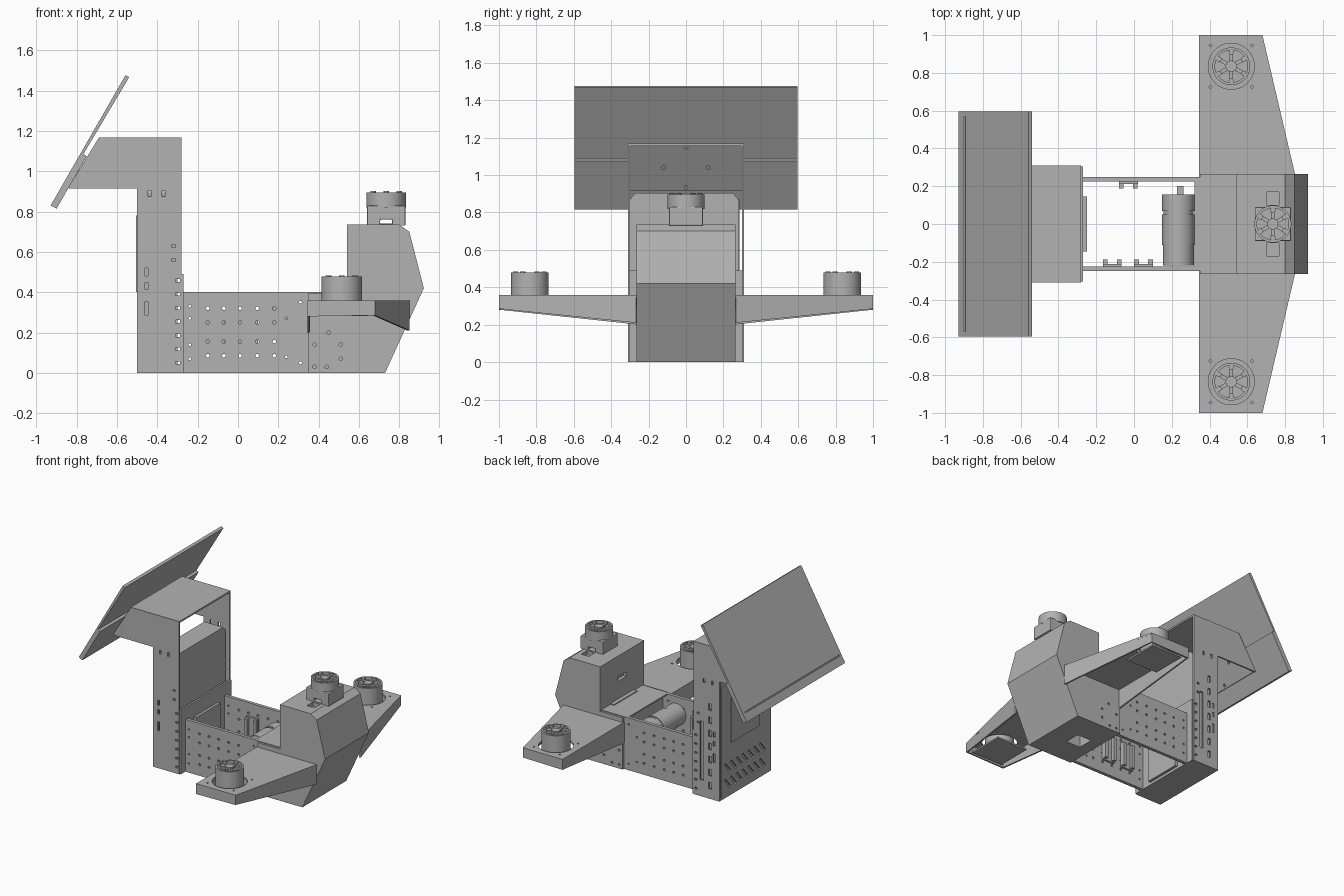
import bpy, bmesh
from math import cos, sin, pi
from mathutils import Matrix, Vector

if "Cube" in bpy.data.objects:
    bpy.data.objects.remove(bpy.data.objects["Cube"])

GREY = bpy.data.materials.new("metal_grey")
GREY.use_nodes = True
GREY.diffuse_color = (0.45, 0.45, 0.45, 1)
GREY.node_tree.nodes["Principled BSDF"].inputs["Base Color"].default_value = (0.45, 0.45, 0.45, 1)


def finish(name, bm):
    bmesh.ops.recalc_face_normals(bm, faces=bm.faces)
    me = bpy.data.meshes.new(name)
    bm.to_mesh(me)
    bm.free()
    me.materials.append(GREY)
    ob = bpy.data.objects.new(name, me)
    bpy.context.scene.collection.objects.link(ob)
    return ob


def select(ob):
    bpy.ops.object.select_all(action='DESELECT')
    ob.select_set(True)
    bpy.context.view_layer.objects.active = ob


def prism(name, pts, axis, a, b):
    """Extrude a 2D outline along an axis from a to b."""
    place = {'x': lambda p, d: (d, p[0], p[1]),
             'y': lambda p, d: (p[0], d, p[1]),
             'z': lambda p, d: (p[0], p[1], d)}[axis]
    bm = bmesh.new()
    face = bm.faces.new([bm.verts.new(place(p, a)) for p in pts])
    ext = bmesh.ops.extrude_face_region(bm, geom=[face])["geom"]
    move = Vector(place((0, 0), b - a))
    bmesh.ops.translate(bm, vec=move, verts=[v for v in ext if isinstance(v, bmesh.types.BMVert)])
    return finish(name, bm)


def sheet(name, pts, thick=0.012):
    """Flat panel from its 3D corners, given thickness."""
    bm = bmesh.new()
    bm.faces.new([bm.verts.new(p) for p in pts])
    ob = finish(name, bm)
    mod = ob.modifiers.new("thickness", 'SOLIDIFY')
    mod.thickness, mod.offset = thick, 0
    select(ob)
    bpy.ops.object.modifier_apply(modifier=mod.name)
    return ob


def add_box(bm, c, size, turn=None):
    m = Matrix.Translation(c) @ (turn or Matrix()) @ Matrix.Diagonal((*size, 1))
    bmesh.ops.create_cube(bm, size=1, matrix=m)


def add_cyl(bm, c, r, h, axis='z', n=32):
    turn = {'z': Matrix(), 'y': Matrix.Rotation(pi / 2, 4, 'X'), 'x': Matrix.Rotation(pi / 2, 4, 'Y')}[axis]
    bmesh.ops.create_cone(bm, cap_ends=True, segments=n, radius1=r, radius2=r, depth=h,
                          matrix=Matrix.Translation(c) @ turn)


def box(name, lo, hi):
    bm = bmesh.new()
    lo, hi = Vector(lo), Vector(hi)
    add_box(bm, (lo + hi) / 2, hi - lo)
    return finish(name, bm)


def cut(ob, bm):
    """Subtract the shapes in bm from ob."""
    tool = finish("cutter", bm)
    tool.hide_render = True
    mod = ob.modifiers.new("holes", 'BOOLEAN')
    mod.operation, mod.solver, mod.object = 'DIFFERENCE', 'EXACT', tool
    select(ob)
    bpy.ops.object.modifier_apply(modifier=mod.name)
    bpy.data.objects.remove(tool)


def smooth(ob):
    select(ob)
    bpy.ops.object.shade_smooth_by_angle(angle=0.6)


def motor(name, x, y, z0, z1, r):
    """Round motor with recessed top, hub, spokes and bolts."""
    bm = bmesh.new()
    add_cyl(bm, (x, y, (z0 + z1) / 2), r, z1 - z0, n=48)
    body = finish(name, bm)
    bm = bmesh.new()
    add_cyl(bm, (x, y, z1), r * 0.86, 0.04, n=48)
    cut(body, bm)
    smooth(body)
    bm = bmesh.new()
    add_cyl(bm, (x, y, z1 - 0.015), r * 0.3, 0.03)
    for k in range(6):
        c, s = cos(k * pi / 3 + pi / 6), sin(k * pi / 3 + pi / 6)
        add_box(bm, (x + c * r * 0.5, y + s * r * 0.5, z1 - 0.016), (r * 0.75, 0.02, 0.016),
                Matrix.Rotation(k * pi / 3 + pi / 6, 4, 'Z'))
        add_cyl(bm, (x + c * r * 0.76, y + s * r * 0.76, z1 - 0.006), 0.014, 0.024, n=12)
    smooth(finish(name + "_top", bm))


# Chassis side walls with bolt hole grid
for s, side in ((1, "left"), (-1, "right")):
    y = s * 0.2375
    wall = box("chassis_wall_" + side, (-0.28, y - 0.0125, 0), (0.36, y + 0.0125, 0.4))
    bm = bmesh.new()
    for x in (-0.15, -0.07, 0.01, 0.095, 0.18):
        for z in (0.085, 0.155, 0.25, 0.32):
            add_cyl(bm, (x, y, z), 0.009, 0.1, 'y', 10)
    for x, z in ((-0.24, 0.07), (-0.24, 0.14), (-0.24, 0.27), (-0.24, 0.33), (0.24, 0.08), (0.24, 0.27), (0.31, 0.05), (0.31, 0.35)):
        add_cyl(bm, (x, y, z), 0.007, 0.1, 'y', 10)
    cut(wall, bm)

# Chassis end wall, deck and inner gear
box("chassis_end_wall", (-0.285, -0.305, 0), (-0.27, 0.305, 0.49))
box("end_bracket", (-0.27, -0.145, 0.02), (-0.25, 0.145, 0.38))
box("deck_plate", (0.32, -0.25, 0.388), (0.54, 0.25, 0.4))
box("deck_bracket", (0.51, -0.14, 0.4), (0.54, 0.14, 0.407))
for i, (x, s) in enumerate(((-0.115, -1), (0.05, -1), (-0.03, 1))):
    bm = bmesh.new()
    add_box(bm, (x, s * 0.218, 0.2), (0.1, 0.015, 0.2))
    for dx in (-0.037, 0.037):
        add_box(bm, (x + dx, s * 0.205, 0.2), (0.025, 0.035, 0.18))
    finish("wall_connector_%d" % i, bm)
bm = bmesh.new()
for y0, y1, r in ((-0.22, -0.11, 0.082), (-0.11, 0.05, 0.086), (0.05, 0.07, 0.08), (0.07, 0.155, 0.086)):
    add_cyl(bm, (0.235, (y0 + y1) / 2, 0.27), r, y1 - y0, 'y', 40)
add_box(bm, (0.245, 0.175, 0.3), (0.035, 0.05, 0.06))
smooth(finish("drive_motor", bm))

# Nose pod
nose = prism("nose_pod", [(0.35, 0), (0.73, 0), (0.922, 0.42), (0.85, 0.7), (0.8, 0.735),
                          (0.54, 0.735), (0.54, 0.395), (0.35, 0.395)], 'y', -0.265, 0.265)
bm = bmesh.new()
for s in (1, -1):
    for x, z in ((0.38, 0.03), (0.38, 0.14), (0.44, 0.03), (0.45, 0.2), (0.51, 0.07), (0.51, 0.14)):
        add_cyl(bm, (x, s * 0.265, z), 0.009, 0.04, 'y', 10)
    add_box(bm, (0.735, s * 0.135, 0.735), (0.065, 0.07, 0.06))
add_box(bm, (0.54, 0, 0.56), (0.05, 0.1, 0.035))
add_box(bm, (0.5, 0, 0), (0.12, 0.12, 0.2))
cut(nose, bm)

# Nose motor on a square mount
mount = box("nose_motor_mount", (0.64, -0.09, 0.73), (0.83, 0.09, 0.83))
bev = mount.modifiers.new("round", 'BEVEL')
bev.width, bev.segments = 0.02, 2
bm = bmesh.new()
add_box(bm, (0.735, 0, 0.75), (0.06, 0.3, 0.02))
cut(mount, bm)
motor("nose_motor", 0.735, 0, 0.82, 0.895, 0.098)

# Hollow wings with motors
for s, side in ((1, "left"), (-1, "right")):
    top = prism("wing_top_" + side, [(0.345, s * 0.25), (0.852, s * 0.265), (0.68, s), (0.345, s)], 'z', 0.346, 0.36)
    bm = bmesh.new()
    add_cyl(bm, (0.515, s * 0.835, 0.35), 0.122, 0.1, n=48)
    for dx in (-0.11, 0.11):
        for dy in (-0.11, 0.11):
            add_cyl(bm, (0.515 + dx, s * (0.835 + dy), 0.35), 0.007, 0.1, n=10)
    cut(top, bm)
    sheet("wing_front_" + side, [(0.846, s * 0.265, 0.21), (0.846, s * 0.265, 0.36),
                                 (0.674, s * 0.998, 0.36), (0.674, s * 0.998, 0.285)])
    sheet("wing_back_" + side, [(0.351, s * 0.25, 0.2), (0.351, s * 0.25, 0.36),
                                (0.351, s * 0.998, 0.36), (0.351, s * 0.998, 0.28)])
    sheet("wing_tip_" + side, [(0.345, s * 0.994, 0.28), (0.345, s * 0.994, 0.36),
                               (0.678, s * 0.994, 0.36), (0.678, s * 0.994, 0.285)])
    box("motor_floor_" + side, (0.385, s * 0.835 - 0.135, 0.282), (0.645, s * 0.835 + 0.135, 0.294))
    motor("wing_motor_" + side, 0.515, s * 0.835, 0.29, 0.478, 0.1)

# Tower side walls and hood sides
profile = [(-0.5, 0), (-0.28, 0), (-0.28, 1.165), (-0.69, 1.165), (-0.84, 0.915), (-0.5, 0.915)]
for s, side in ((1, "left"), (-1, "right")):
    y = s * 0.305
    wall = prism("tower_wall_" + side, profile, 'y', y - 0.006, y + 0.006)
    bm = bmesh.new()
    slots = [(-0.44, 0.89, 0.015, 0.03), (-0.37, 0.89, 0.015, 0.03), (-0.32, 0.63, 0.022, 0.014), (-0.32, 0.56, 0.022, 0.014),
             (-0.455, 0.5, 0.015, 0.04), (-0.455, 0.43, 0.015, 0.035), (-0.455, 0.32, 0.015, 0.07)]
    slots += [(-0.3, 0.05 + 0.068 * k, 0.022, 0.014) for k in range(7)]
    if s > 0:
        slots += [(-0.35, 0.35, 0.03, 0.45)] + [(-0.42, 0.1 + 0.1 * k, 0.025, 0.05) for k in range(7)]
    for x, z, w, h in slots:
        add_box(bm, (x, y, z), (w, 0.1, h))
    cut(wall, bm)

# Hood top and sloped panel mount
box("hood_top", (-0.69, -0.31, 1.155), (-0.28, 0.31, 1.168))
mount = sheet("panel_mount", [(-0.688, -0.305, 1.16), (-0.688, 0.305, 1.16), (-0.835, 0.305, 0.917), (-0.835, -0.305, 0.917)])
bm = bmesh.new()
for y, z in ((0, 1.15), (-0.12, 1.04), (0.12, 1.04), (0, 0.935)):
    add_cyl(bm, (-0.75, y, z), 0.01, 0.4, 'x', 12)
cut(mount, bm)

# Tower base, equipment box and vented back plate
box("tower_base", (-0.5, -0.305, 0), (-0.28, 0.305, 0.015))
prism("equipment_box", [(-0.3, 0.015), (0.28, 0.015), (0.28, 0.87), (0.25, 0.905), (-0.27, 0.905), (-0.3, 0.87)], 'x', -0.46, -0.3)
back = box("tower_back", (-0.5, -0.3, 0.01), (-0.488, 0.285, 0.87))
bm = bmesh.new()
for row in (0.1, 0.22):
    for k in range(7):
        add_box(bm, (-0.49, -0.21 + 0.07 * k, row), (0.06, 0.018, 0.1), Matrix.Rotation(-0.7, 4, 'X'))
cut(back, bm)
box("back_hatch", (-0.506, -0.17, 0.4), (-0.498, 0.17, 0.78))

# Tilted display panel, thicker along its lower part
panel = prism("tilted_panel", [(-0.93, 0.83), (-0.9, 0.815), (-0.75, 1.075), (-0.767, 1.085),
                               (-0.54, 1.467), (-0.558, 1.477)], 'y', -0.595, 0.595)
bm = bmesh.new()
add_box(bm, (-0.897, 0, 0.888), (0.012, 1.14, 0.012))
cut(panel, bm)
